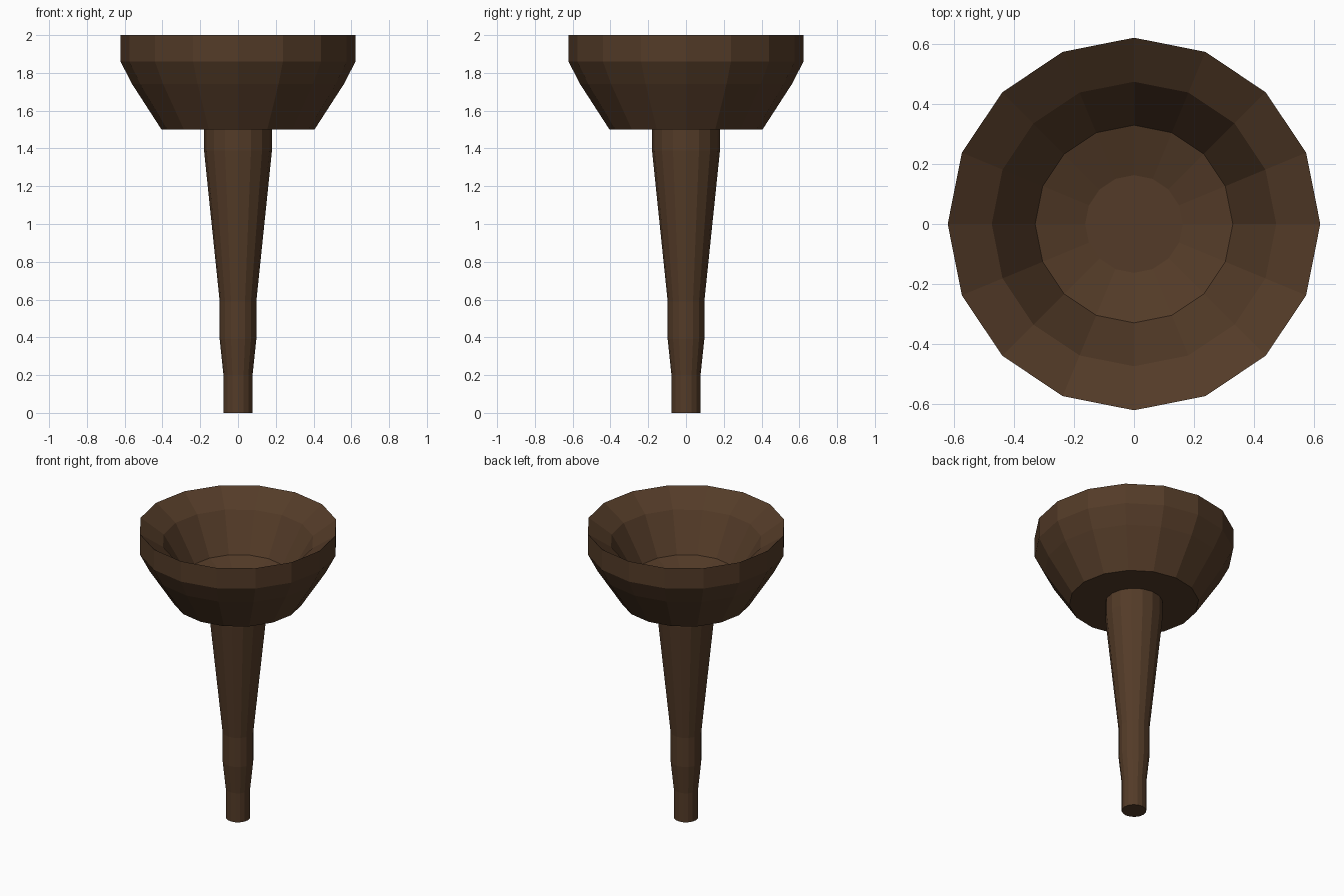
import bpy
import bmesh
from math import cos, sin, tau

if "Cube" in bpy.data.objects:
    bpy.data.objects.remove(bpy.data.objects["Cube"], do_unlink=True)

SIDES = 16

# Dark wood
wood = bpy.data.materials.new("dark_brown_wood")
wood.use_nodes = True
colour = (0.088, 0.044, 0.021, 1)
wood.diffuse_color = colour
bsdf = next(n for n in wood.node_tree.nodes if n.type == 'BSDF_PRINCIPLED')
bsdf.inputs["Base Color"].default_value = colour
bsdf.inputs["Roughness"].default_value = 0.8


def turned(name, profile):
    """Revolve a closed-ended (radius, height) profile into a faceted solid."""
    bm = bmesh.new()
    rings = [[bm.verts.new((r * cos(tau * i / SIDES), r * sin(tau * i / SIDES), z))
              for i in range(SIDES)] for r, z in profile]
    for low, high in zip(rings, rings[1:]):
        for i in range(SIDES):
            j = (i + 1) % SIDES
            bm.faces.new((low[i], low[j], high[j], high[i]))
    bm.faces.new(rings[0][::-1])
    bm.faces.new(rings[-1])
    bmesh.ops.recalc_face_normals(bm, faces=bm.faces)
    mesh = bpy.data.meshes.new(name)
    bm.to_mesh(mesh)
    bm.free()
    mesh.materials.append(wood)
    obj = bpy.data.objects.new(name, mesh)
    bpy.context.collection.objects.link(obj)
    return obj


# Tapered stem, stepped narrower towards the foot
turned("stem", [(0.077, 0), (0.077, 0.2), (0.097, 0.39), (0.097, 0.59),
                (0.18, 1.39), (0.18, 1.51)])

# Bowl: outside from the underside up to the rim, then down the hollow
turned("bowl", [(0.405, 1.5), (0.56, 1.74), (0.622, 1.86), (0.622, 2),
                (0.475, 1.9), (0.33, 1.655), (0.163, 1.6)])
